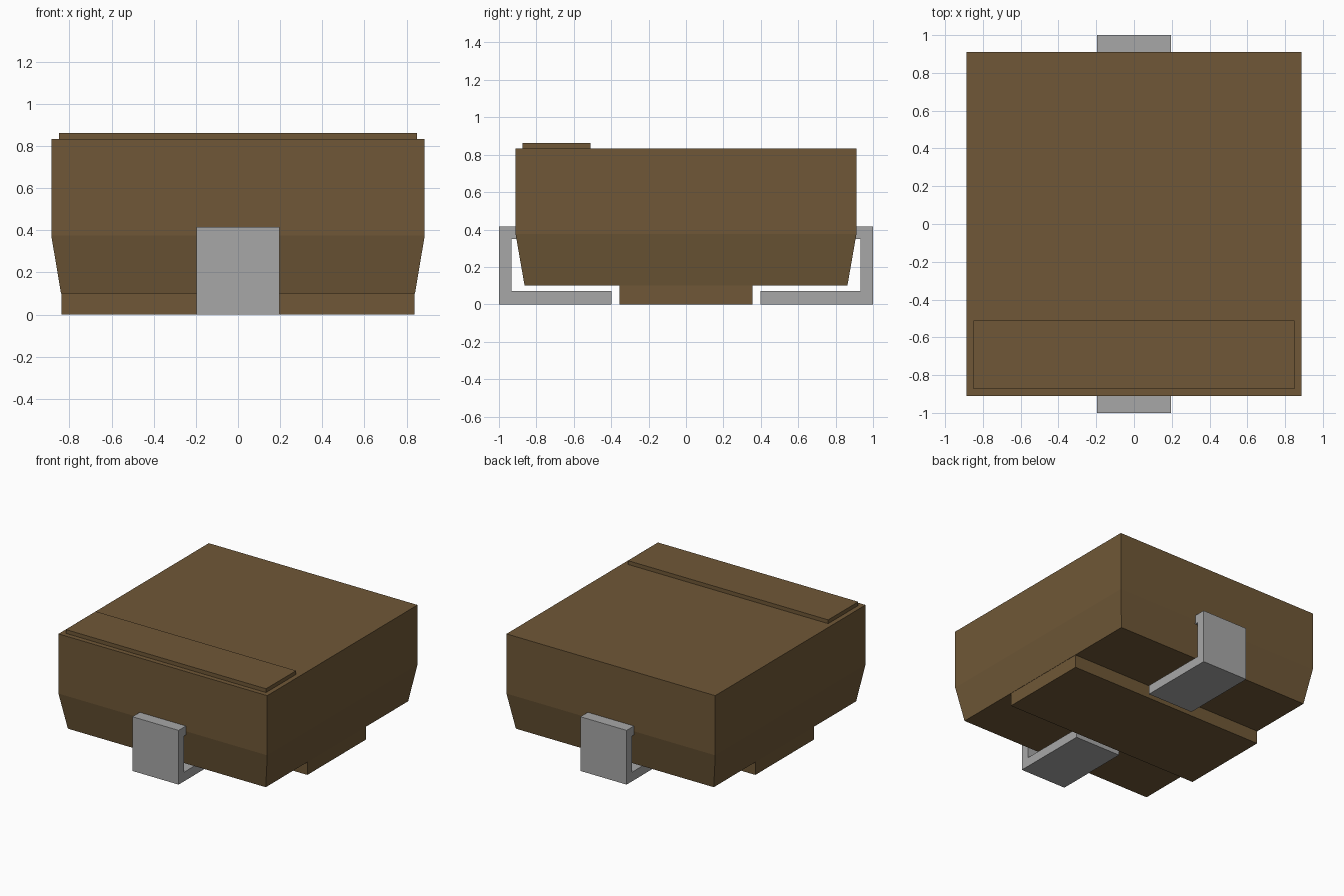
import bpy, bmesh

cube = bpy.data.objects.get("Cube")
if cube:
    bpy.data.objects.remove(cube, do_unlink=True)


def material(name, rgb):
    m = bpy.data.materials.new(name)
    m.use_nodes = True
    col = (*rgb, 1.0)
    m.diffuse_color = col
    m.node_tree.nodes["Principled BSDF"].inputs["Base Color"].default_value = col
    return m


BROWN = material("brown plastic", (0.160, 0.097, 0.038))
GREY = material("grey metal", (0.39, 0.39, 0.39))


def finish(name, bm, mat):
    bmesh.ops.recalc_face_normals(bm, faces=bm.faces)
    me = bpy.data.meshes.new(name)
    bm.to_mesh(me)
    bm.free()
    me.materials.append(mat)
    ob = bpy.data.objects.new(name, me)
    bpy.context.collection.objects.link(ob)
    return ob


def stack(name, rings, mat, y=0.0):
    """Closed solid through rectangular rings (half x, half y, z)."""
    bm = bmesh.new()
    loops = [[bm.verts.new((sx * hx, y + sy * hy, z))
              for sx, sy in ((-1, -1), (1, -1), (1, 1), (-1, 1))]
             for hx, hy, z in rings]
    for a, b in zip(loops, loops[1:]):
        for i in range(4):
            j = (i + 1) % 4
            bm.faces.new((a[i], a[j], b[j], b[i]))
    bm.faces.new(loops[0][::-1])
    bm.faces.new(loops[-1])
    return finish(name, bm, mat)


def extrude_x(name, profile, half_width, mat):
    """Extrude a (y, z) outline across x."""
    bm = bmesh.new()
    face = bm.faces.new([bm.verts.new((-half_width, y, z)) for y, z in profile])
    out = bmesh.ops.extrude_face_region(bm, geom=[face])
    verts = [v for v in out["geom"] if isinstance(v, bmesh.types.BMVert)]
    bmesh.ops.translate(bm, verts=verts, vec=(2 * half_width, 0, 0))
    return finish(name, bm, mat)


# Moulded body, tapering towards the underside
stack("body", [(0.84, 0.863, 0.10), (0.886, 0.911, 0.375), (0.886, 0.911, 0.833)], BROWN)

# Standoff block under the middle
stack("standoff", [(0.838, 0.356, 0.0), (0.838, 0.356, 0.10)], BROWN)

# Raised polarity band near the front edge
stack("polarity_band", [(0.85, 0.182, 0.833), (0.85, 0.182, 0.862)], BROWN, y=-0.692)

# C-shaped folded terminals, front and back
outline = [(0.398, 0), (1, 0), (1, 0.416), (0.86, 0.416), (0.86, 0.348),
           (0.932, 0.348), (0.932, 0.07), (0.398, 0.07)]
for name, s in (("front_terminal", -1), ("back_terminal", 1)):
    extrude_x(name, [(s * y, z) for y, z in outline], 0.196, GREY)
